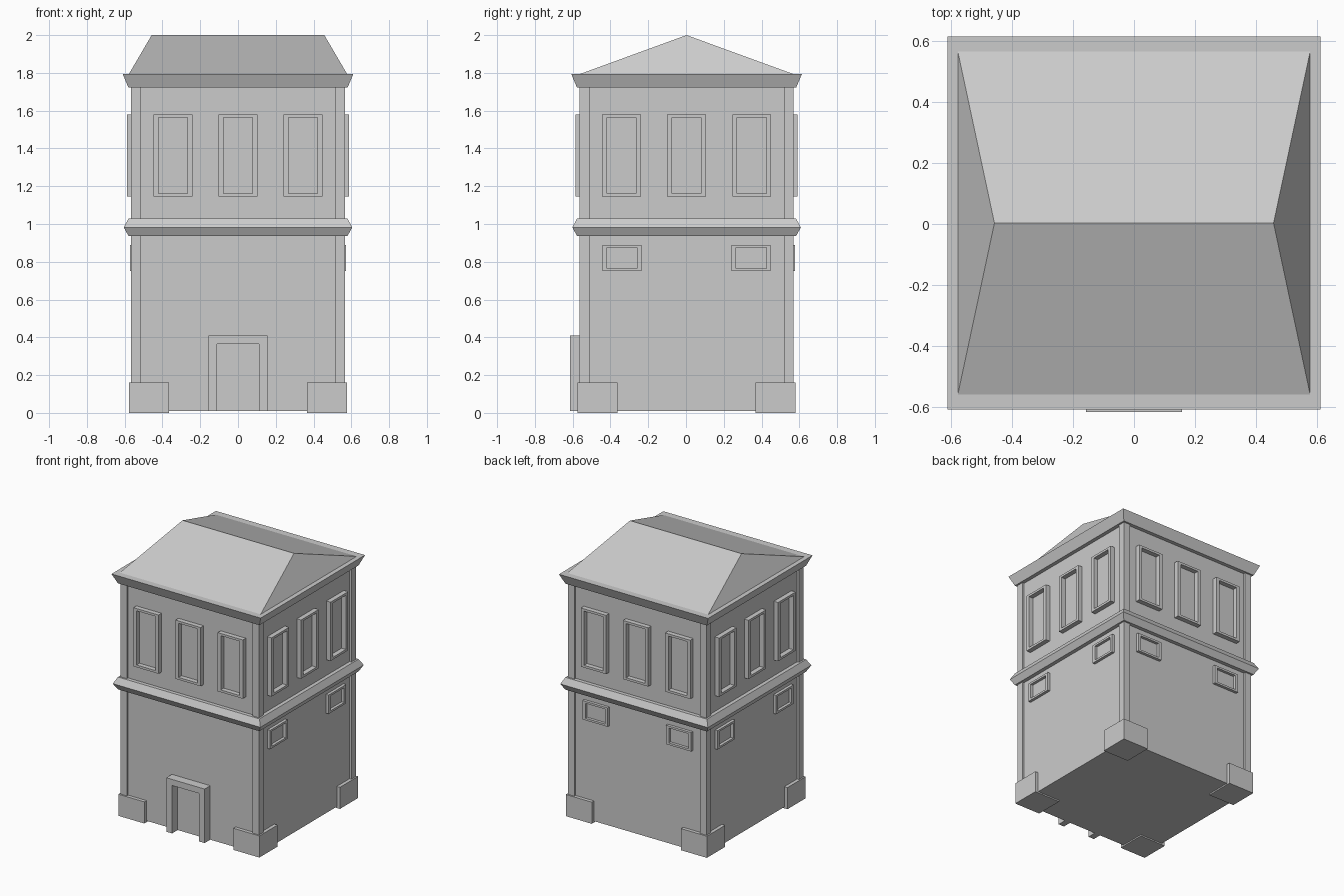
import bpy, bmesh
from math import pi
from mathutils import Matrix, Vector

if "Cube" in bpy.data.objects:
    bpy.data.objects.remove(bpy.data.objects["Cube"])

CY = 0.003  # the walls sit slightly back because the door projects at the front
WALL = 0.552


def finish(name, bm):
    bmesh.ops.recalc_face_normals(bm, faces=bm.faces)
    mesh = bpy.data.meshes.new(name)
    bm.to_mesh(mesh)
    bm.free()
    obj = bpy.data.objects.new(name, mesh)
    obj.location.y = CY
    bpy.context.collection.objects.link(obj)
    return obj


def box(bm, lo, hi):
    lo, hi = Vector(lo), Vector(hi)
    size = hi - lo
    m = Matrix.Translation((lo + hi) / 2) @ Matrix.Diagonal((*size, 1))
    bmesh.ops.create_cube(bm, size=1, matrix=m)


def stack(name, rings):
    """Loft rectangles given as (half x, half y, z)."""
    bm = bmesh.new()
    loops = [[bm.verts.new((sx * x, sy * y, z))
              for sx, sy in ((-1, -1), (1, -1), (1, 1), (-1, 1))] for x, y, z in rings]
    for a, b in zip(loops, loops[1:]):
        for i in range(4):
            j = (i + 1) % 4
            bm.faces.new((a[i], a[j], b[j], b[i]))
    bm.faces.new(loops[0])
    bm.faces.new(loops[-1])
    return finish(name, bm)


def corners(name, inner, outer, z0, z1):
    bm = bmesh.new()
    for sx in (-1, 1):
        for sy in (-1, 1):
            xs = sorted((sx * inner, sx * outer))
            ys = sorted((sy * inner, sy * outer))
            box(bm, (xs[0], ys[0], z0), (xs[1], ys[1], z1))
    return finish(name, bm)


def window_frame(name, side, x, half, z0, z1, front, bx, bz):
    """Rectangular raised frame on a wall; side counts quarter turns from the front."""
    bm = bmesh.new()
    outer = ((x - half, z0), (x + half, z0), (x + half, z1), (x - half, z1))
    inner = ((x - half + bx, z0 + bz), (x + half - bx, z0 + bz),
             (x + half - bx, z1 - bz), (x - half + bx, z1 - bz))
    section = ((outer, WALL - 0.01), (outer, front), (inner, front), (inner, WALL - 0.01))
    loops = [[bm.verts.new((px, -d, pz)) for px, pz in pts] for pts, d in section]
    for k in range(4):
        a, b = loops[k], loops[(k + 1) % 4]
        for i in range(4):
            j = (i + 1) % 4
            bm.faces.new((a[i], a[j], b[j], b[i]))
    bmesh.ops.rotate(bm, verts=bm.verts, cent=(0, 0, 0),
                     matrix=Matrix.Rotation(side * pi / 2, 3, 'Z'))
    return finish(name, bm)


# Walls, corner strips and foundation blocks
stack("walls", [(WALL, WALL, 0.01), (WALL, WALL, 1.75)])
corners("corner_strips", 0.515, 0.567, 0.01, 1.74)
corners("foundation_blocks", 0.365, 0.578, 0.0, 0.16)

# Mid-height belt and top cornice
stack("belt_course", [(0.58, 0.58, 0.937), (0.605, 0.605, 0.982), (0.58, 0.58, 1.028)])
stack("cornice", [(0.58, 0.58, 1.722), (0.611, 0.611, 1.795)])

# Hipped roof with a ridge along x
bm = bmesh.new()
base = [bm.verts.new(p) for p in ((-0.577, -0.562, 1.795), (0.577, -0.562, 1.795),
                                  (0.577, 0.562, 1.795), (-0.577, 0.562, 1.795))]
left, right = bm.verts.new((-0.457, 0, 2)), bm.verts.new((0.457, 0, 2))
for f in ((base[0], base[1], right, left), (base[1], base[2], right),
          (base[2], base[3], left, right), (base[3], base[0], left), base):
    bm.faces.new(f)
finish("roof", bm)

# Upper windows on every side, small lower windows on all but the front
for side in range(4):
    for x in (-0.345, 0, 0.345):
        window_frame("upper_window", side, x, 0.103, 1.145, 1.58, 0.587, 0.026, 0.017)
    if side:
        for x in (-0.342, 0.342):
            window_frame("lower_window", side, x, 0.103, 0.75, 0.89, 0.573, 0.023, 0.015)

# Door surround, open at the bottom
bm = bmesh.new()
profile = ((-0.157, 0.01), (-0.157, 0.41), (0.157, 0.41), (0.157, 0.01),
           (0.11, 0.01), (0.11, 0.365), (-0.11, 0.365), (-0.11, 0.01))
face = bm.faces.new([bm.verts.new((x, -0.618, z)) for x, z in profile])
out = bmesh.ops.extrude_face_region(bm, geom=[face])
moved = [v for v in out["geom"] if isinstance(v, bmesh.types.BMVert)]
bmesh.ops.translate(bm, verts=moved, vec=(0, 0.08, 0))
finish("door_surround", bm)
